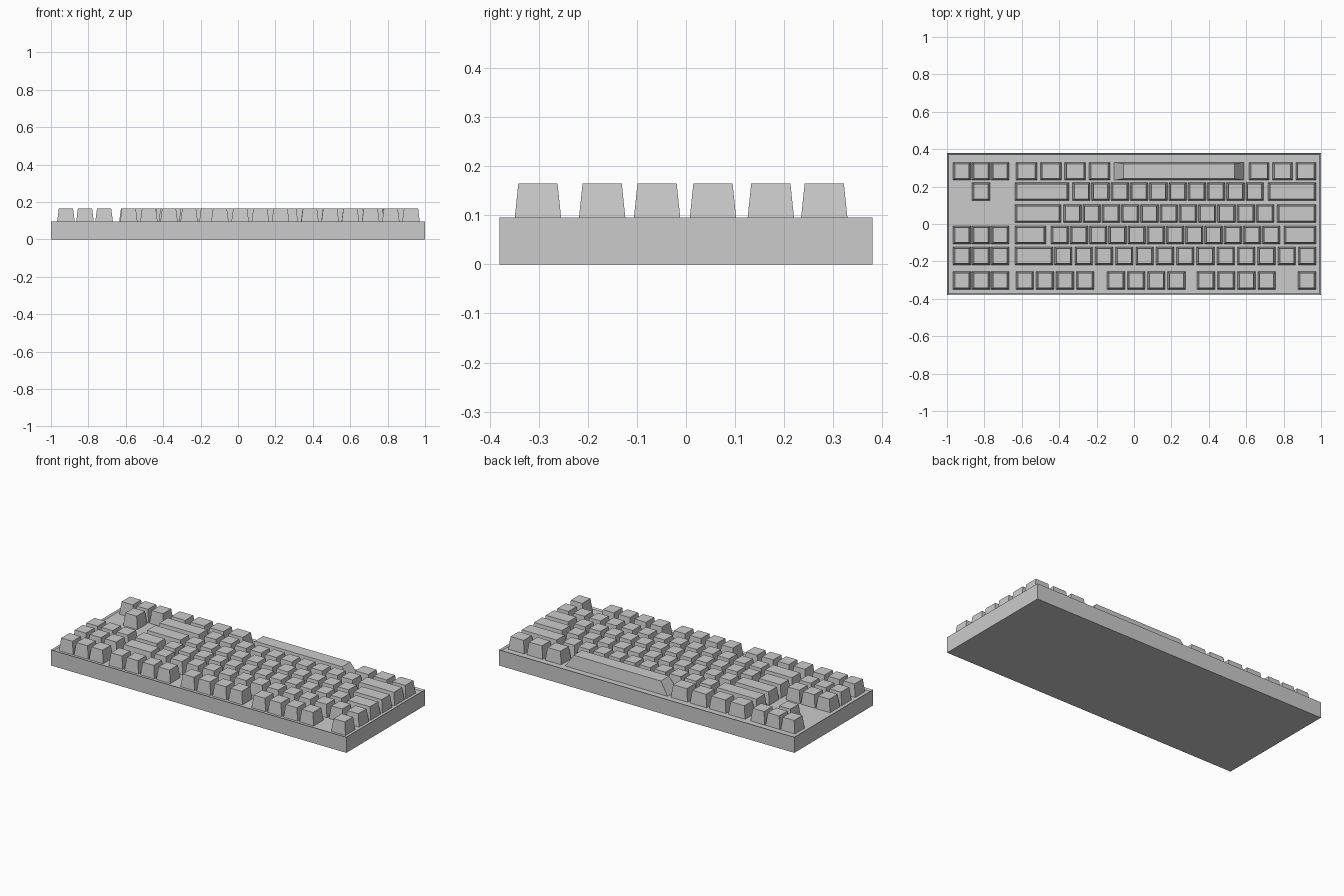
import bpy, bmesh

if "Cube" in bpy.data.objects:
    bpy.data.objects.remove(bpy.data.objects["Cube"])

CASE_TOP, PLATE, KEY_TOP = 0.096, 0.088, 0.165


def finish(name, bm):
    mesh = bpy.data.meshes.new(name)
    bmesh.ops.recalc_face_normals(bm, faces=bm.faces)
    bm.to_mesh(mesh)
    bm.free()
    obj = bpy.data.objects.new(name, mesh)
    bpy.context.collection.objects.link(obj)
    return obj


def add_key(bm, x0, x1, y, side=0.01, depth=0.096):
    """Tapered keycap between x0 and x1, closed top and bottom."""
    h = depth / 2
    rings = []
    for z, sx, sy in ((PLATE, 0, 0), (KEY_TOP, side, 0.008)):
        rings.append([bm.verts.new(p) for p in (
            (x0 + sx, y - h + sy, z), (x1 - sx, y - h + sy, z),
            (x1 - sx, y + h - sy, z), (x0 + sx, y + h - sy, z))])
    low, top = rings
    bm.faces.new(low[::-1])
    bm.faces.new(top)
    for i in range(4):
        j = (i + 1) % 4
        bm.faces.new((low[i], low[j], top[j], top[i]))


def add_run(bm, x0, x1, y, count=1, gap=0.008):
    """Evenly spaced keys filling the span x0..x1."""
    w = (x1 - x0 - gap * (count - 1)) / count
    for i in range(count):
        a = x0 + i * (w + gap)
        add_key(bm, a, a + w, y)


# Case: box with a thin rim around a shallow sunken plate
bm = bmesh.new()
bmesh.ops.create_cube(bm, size=1)
for v in bm.verts:
    v.co = (v.co.x * 2, v.co.y * 0.76, (v.co.z + 0.5) * CASE_TOP)
top = max(bm.faces, key=lambda f: f.calc_center_median().z)
bmesh.ops.inset_region(bm, faces=[top], thickness=0.012)
for v in top.verts:
    v.co.z = PLATE
finish("case", bm)

# Main key rows: y, then (start, end, number of keys, gap)
ROWS = {
    "space_row": (0.282, [(-0.631, -0.128, 4, 0.017), (0.615, 0.973, 3, 0.017)]),
    "shift_row": (0.173, [(-0.636, -0.348), (-0.329, 0.693, 10), (0.717, 0.973)]),
    "home_row": (0.055, [(-0.636, -0.390), (-0.377, 0.749, 11), (0.765, 0.973)]),
    "upper_row": (-0.059, [(-0.636, -0.471), (-0.444, 0.781, 12), (0.802, 0.973)]),
    "number_row": (-0.171, [(-0.636, -0.433), (-0.425, 0.973, 13, 0.014)]),
    "function_row": (-0.302, [(-0.631, -0.214, 4, 0.013), (-0.144, 0.275, 4, 0.013),
                              (0.337, 0.757, 4, 0.013), (0.877, 0.973)]),
}
for name, (y, runs) in ROWS.items():
    bm = bmesh.new()
    for run in runs:
        add_run(bm, run[0], run[1], y, *run[2:])
    finish(name + "_keys", bm)

# Space bar with long sloped ends
bm = bmesh.new()
add_key(bm, -0.107, 0.588, ROWS["space_row"][0], side=0.052)
finish("space_bar", bm)

# Navigation and arrow cluster
bm = bmesh.new()
for row in ("space_row", "upper_row", "number_row", "function_row"):
    add_run(bm, -0.968, -0.668, ROWS[row][0], 3, 0.006)
add_key(bm, -0.866, -0.770, ROWS["shift_row"][0])
finish("navigation_keys", bm)
